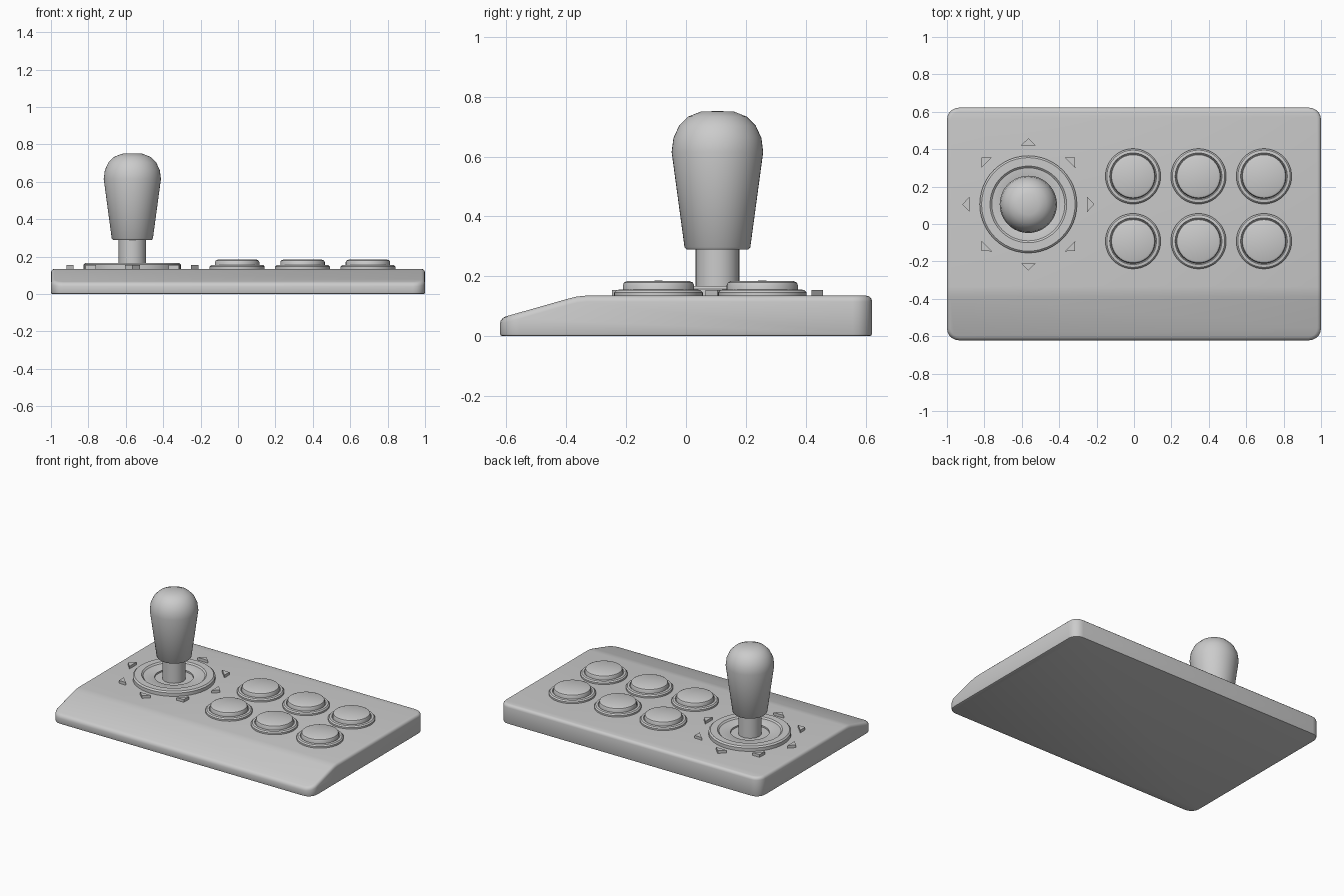
import bpy, bmesh, math
from mathutils import Matrix

cube = bpy.data.objects.get("Cube")
if cube:
    bpy.data.objects.remove(cube, do_unlink=True)

# Single grey plastic
grey = bpy.data.materials.new("grey_plastic")
grey.use_nodes = True
COLOUR = (0.6, 0.6, 0.6, 1)
grey.diffuse_color = COLOUR
grey.node_tree.nodes["Principled BSDF"].inputs["Base Color"].default_value = COLOUR

DECK = 0.135
STICK = (-0.565, 0.105)


def finish(bm, name, location=(0, 0, 0), smooth=35):
    bmesh.ops.recalc_face_normals(bm, faces=bm.faces)
    mesh = bpy.data.meshes.new(name)
    bm.to_mesh(mesh)
    bm.free()
    mesh.materials.append(grey)
    obj = bpy.data.objects.new(name, mesh)
    bpy.context.collection.objects.link(obj)
    obj.location = location
    bpy.ops.object.select_all(action='DESELECT')
    obj.select_set(True)
    bpy.context.view_layer.objects.active = obj
    if smooth:
        bpy.ops.object.shade_smooth_by_angle(angle=math.radians(smooth))
    return obj


def lathe(name, profile, x, y, steps=48, smooth=35):
    """Spin (radius, z) points around a vertical axis."""
    bm = bmesh.new()
    verts = [bm.verts.new((r, 0, z)) for r, z in profile]
    edges = [bm.edges.new(pair) for pair in zip(verts, verts[1:])]
    bmesh.ops.spin(bm, geom=verts + edges, cent=(0, 0, 0), axis=(0, 0, 1),
                   angle=math.tau, steps=steps, use_merge=True)
    bmesh.ops.remove_doubles(bm, verts=bm.verts, dist=0.0001)
    return finish(bm, name, (x, y, 0), smooth)


def prism(bm, points, depth):
    face = bm.faces.new([bm.verts.new(p) for p in points])
    out = bmesh.ops.extrude_face_region(bm, geom=[face])
    moved = [v for v in out["geom"] if isinstance(v, bmesh.types.BMVert)]
    bmesh.ops.translate(bm, verts=moved, vec=depth)


# Case: side profile with a sloping front, rounded corners and edges
bm = bmesh.new()
side = [(-0.622, 0), (-0.622, 0.06), (-0.39, 0.126), (-0.365, 0.132),
        (-0.335, DECK), (0.622, DECK), (0.622, 0)]
prism(bm, [(-1, y, z) for y, z in side], (2, 0, 0))
bmesh.ops.recalc_face_normals(bm, faces=bm.faces)
upright = [e for e in bm.edges
           if abs((e.verts[0].co - e.verts[1].co).normalized().z) > 0.99]
bmesh.ops.bevel(bm, geom=upright, offset=0.065, segments=5, profile=0.5, affect='EDGES')
sharp = [e for e in bm.edges if e.calc_face_angle(0) > math.radians(40)]
rim = [e for e in sharp if max(v.co.z for v in e.verts) > 0.01]
bmesh.ops.bevel(bm, geom=rim, offset=0.02, segments=3, profile=0.5, affect='EDGES')
base = [e for e in bm.edges if max(v.co.z for v in e.verts) < 0.001
        and e.calc_face_angle(0) > math.radians(40)]
bmesh.ops.bevel(bm, geom=base, offset=0.008, segments=2, profile=0.5, affect='EDGES')
finish(bm, "case")

# Collar with a shallow dish and a well around the shaft
lathe("stick_collar",
      [(0.26, 0.13), (0.26, 0.158), (0.25, 0.167), (0.205, 0.167), (0.195, 0.158),
       (0.13, 0.154), (0.122, 0.15), (0.122, 0.139), (0, 0.139)], *STICK)

# Shaft and bat-shaped grip
lathe("stick_shaft", [(0, 0.13), (0.073, 0.13), (0.073, 0.31), (0, 0.31)], *STICK, steps=32)
lathe("stick_grip",
      [(0, 0.29), (0.104, 0.29), (0.11, 0.297), (0.153, 0.615), (0.147, 0.662),
       (0.128, 0.703), (0.098, 0.733), (0.056, 0.75), (0, 0.752)], *STICK)

# Direction arrows around the stick
for i in range(8):
    bm = bmesh.new()
    prism(bm, [(0.315, -0.04, 0.13), (0.353, 0, 0.13), (0.315, 0.04, 0.13)], (0, 0, 0.024))
    bm.transform(Matrix.Rotation(i * math.tau / 8, 4, 'Z'))
    finish(bm, f"direction_arrow_{i + 1}", (*STICK, 0), smooth=0)

# Buttons: flange and cap, two rows of three
for row, y in (("back", 0.255), ("front", -0.092)):
    for col in range(3):
        x = -0.005 + 0.35 * col
        lathe(f"button_flange_{row}_{col + 1}",
              [(0.148, 0.13), (0.148, 0.146), (0.14, 0.154), (0.125, 0.156),
               (0.122, 0.15), (0, 0.15)], x, y)
        lathe(f"button_cap_{row}_{col + 1}",
              [(0.119, 0.14), (0.119, 0.17), (0.115, 0.179), (0.104, 0.184),
               (0, 0.185)], x, y)
